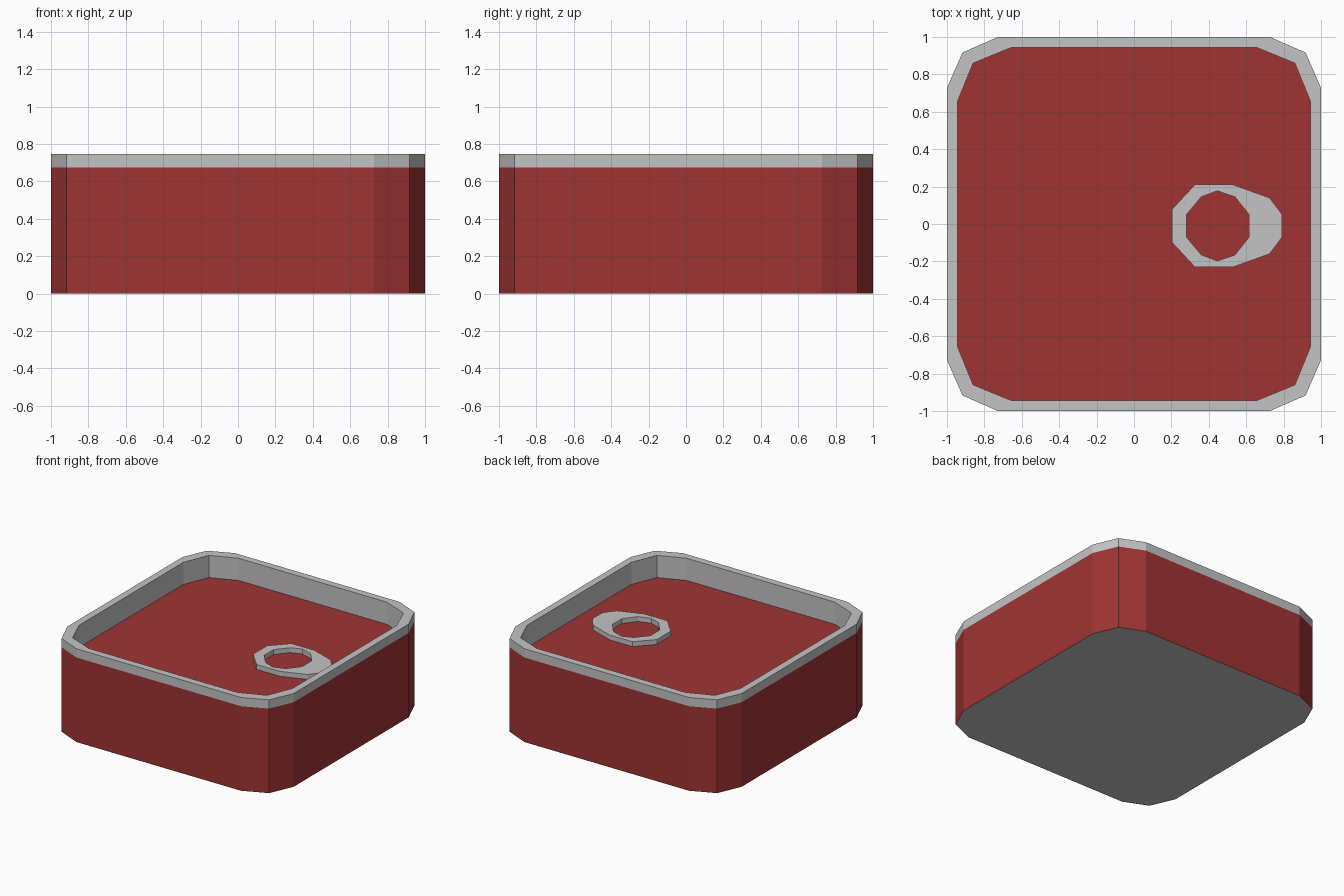
import bpy, bmesh

if "Cube" in bpy.data.objects:
    bpy.data.objects.remove(bpy.data.objects["Cube"])

def material(name, rgb):
    m = bpy.data.materials.new(name)
    m.diffuse_color = (*rgb, 1)
    m.use_nodes = True
    m.node_tree.nodes["Principled BSDF"].inputs["Base Color"].default_value = m.diffuse_color
    return m

red = material("red_paint", (0.35, 0.034, 0.034))
grey = material("bare_metal", (0.55, 0.55, 0.55))

def finish(name, bm, mats):
    bmesh.ops.recalc_face_normals(bm, faces=bm.faces)
    mesh = bpy.data.meshes.new(name)
    bm.to_mesh(mesh)
    bm.free()
    for m in mats:
        mesh.materials.append(m)
    bpy.context.collection.objects.link(bpy.data.objects.new(name, mesh))

def bridge(bm, a, b, mat=0):
    n = len(a)
    for i in range(n):
        j = (i + 1) % n
        bm.faces.new((a[i], a[j], b[j], b[i])).material_index = mat

def loop(bm, pts, z):
    return [bm.verts.new((x, y, z)) for x, y in pts]

def tin_outline(side, corner, start):
    # rounded square with two facets per corner, repeated by quarter turns
    pts = []
    x, y = [(side, start), (corner, corner), (start, side)], 0
    for _ in range(4):
        pts += x
        x = [(-b, a) for a, b in x]
    return pts

OUT = tin_outline(1.0, 0.917, 0.727)
INN = tin_outline(0.943, 0.86, 0.657)
SEAM, TOP, LID = 0.675, 0.745, 0.568

# tin: grey base, red sides, grey rim, red sunken lid
bm = bmesh.new()
base, seam, rim = (loop(bm, OUT, z) for z in (0, SEAM, TOP))
lip, lid = (loop(bm, INN, z) for z in (TOP, LID))
bm.faces.new(base).material_index = 1
bridge(bm, base, seam, 0)
bridge(bm, seam, rim, 1)
bridge(bm, rim, lip, 1)
bridge(bm, lip, lid, 1)
bm.faces.new(lid).material_index = 0
finish("tin", bm, [red, grey])

# pull ring: half outlines mirrored about its own centre line
def mirrored(half, yc):
    return [(x, yc + y) for x, y in half] + [(x, yc - y) for x, y in reversed(half)]

outer = mirrored([(0.203, 0.088), (0.325, 0.22), (0.53, 0.22), (0.725, 0.15), (0.79, 0.063)], -0.01)
hole = mirrored([(0.28, 0.06), (0.36, 0.155), (0.445, 0.187), (0.54, 0.155), (0.615, 0.06)], -0.01)
bm = bmesh.new()
ot, ht = loop(bm, outer, 0.607), loop(bm, hole, 0.607)
ob, hb = loop(bm, outer, 0.566), loop(bm, hole, 0.566)
bridge(bm, ot, ht)
bridge(bm, ob, hb)
bridge(bm, ot, ob)
bridge(bm, ht, hb)
finish("pull_ring", bm, [grey])
